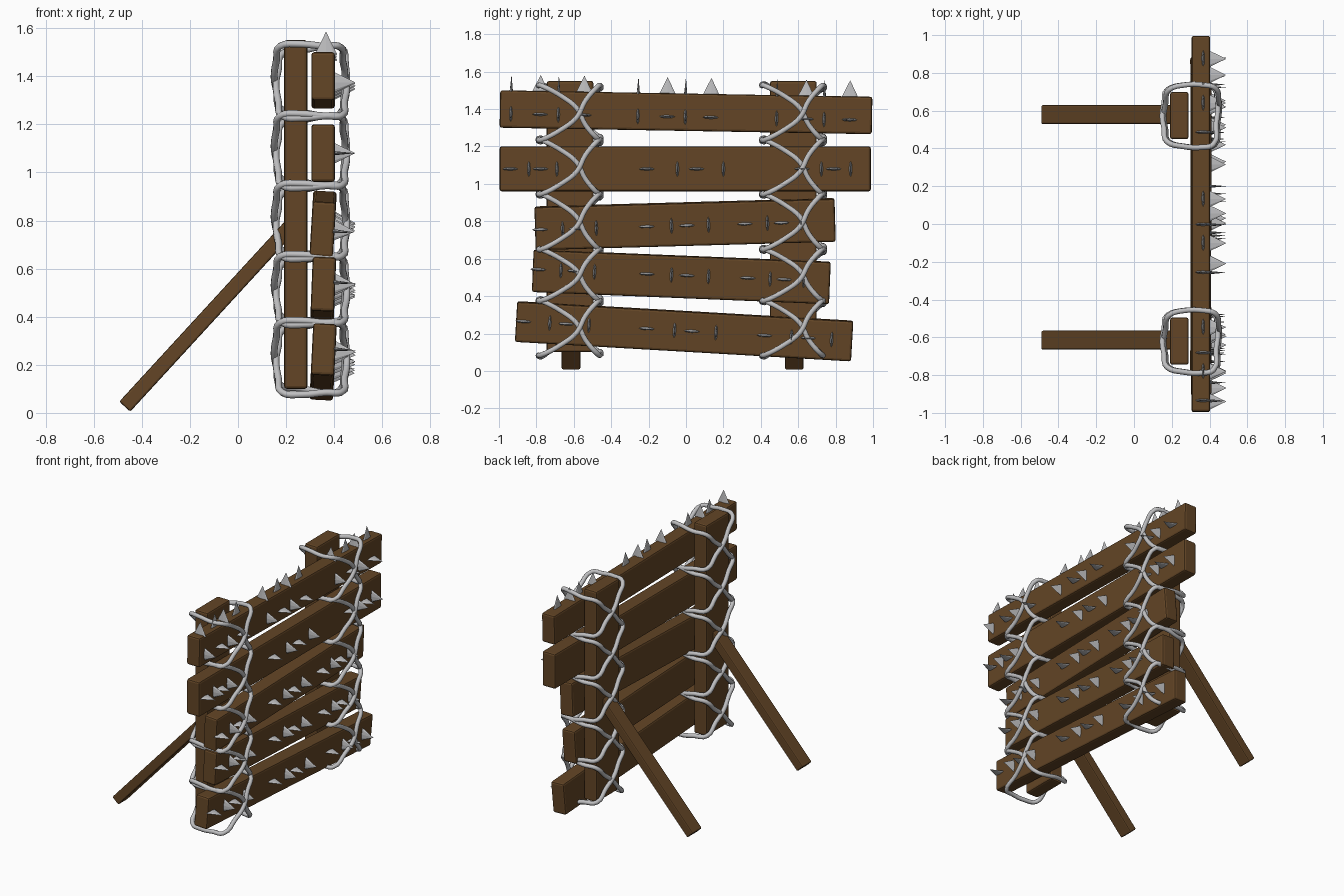
import bpy, bmesh, math
from mathutils import Matrix, Vector, Euler

if "Cube" in bpy.data.objects:
    bpy.data.objects.remove(bpy.data.objects["Cube"])


def material(name, rgb):
    m = bpy.data.materials.new(name)
    m.diffuse_color = (*rgb, 1)
    m.use_nodes = True
    m.node_tree.nodes["Principled BSDF"].inputs["Base Color"].default_value = m.diffuse_color
    return m


WOOD = material("brown_wood", (0.125, 0.06, 0.019))
METAL = material("grey_metal", (0.52, 0.52, 0.53))


def add_object(name, bm, mat):
    me = bpy.data.meshes.new(name)
    bm.to_mesh(me)
    bm.free()
    me.materials.append(mat)
    ob = bpy.data.objects.new(name, me)
    bpy.context.collection.objects.link(ob)
    return ob


def beam(name, centre, size, rot=(0, 0, 0), bevel=0.012):
    """Wooden box with softened edges; returns its placement matrix."""
    bm = bmesh.new()
    bmesh.ops.create_cube(bm, size=1, matrix=Matrix.Diagonal((*size, 1)))
    bmesh.ops.bevel(bm, geom=bm.edges[:], offset=bevel, segments=2,
                    profile=0.5, affect='EDGES')
    mat = Matrix.Translation(centre) @ Euler(rot).to_matrix().to_4x4()
    bmesh.ops.transform(bm, matrix=mat, verts=bm.verts)
    add_object(name, bm, WOOD)
    return mat


def spike(bm, place, flat_axis):
    """Flattened cone whose base sits on the origin of 'place', pointing to local z."""
    thin = (0.2, 1, 1, 1) if flat_axis == 'X' else (1, 0.2, 1, 1)
    bmesh.ops.create_cone(bm, cap_ends=True, segments=8, radius1=0.045, radius2=0, depth=0.092,
                          matrix=place @ Matrix.Diagonal(thin) @ Matrix.Translation((0, 0, 0.04)))


# planks: y, z, length, height, slope, lean, spike height, spike groups (start, span)
PLANKS = [
    (0.0, 1.383, 1.99, 0.20, -0.0175, 0.0, -0.025, ((-0.936, 0.39), (-0.257, 0.39), (0.485, 0.39))),
    (-0.004, 1.08, 1.985, 0.24, 0.0, 0.0, 0.0, ((-0.94, 0.25), (-0.21, 0.41), (0.62, 0.26))),
    (-0.005, 0.785, 1.605, 0.23, 0.028, 0.06, -0.005, ((-0.78, 0.30), (-0.21, 0.33), (0.315, 0.30))),
    (-0.025, 0.503, 1.59, 0.225, -0.041, 0.04, 0.01, ((-0.79, 0.30), (-0.21, 0.33), (0.33, 0.30))),
    (-0.01, 0.212, 1.80, 0.215, -0.058, 0.05, 0.005, ((-0.87, 0.35), (-0.21, 0.37), (0.42, 0.36))),
]
face_forward = Matrix.Rotation(math.pi / 2, 4, 'Y')
for i, (y, z, length, height, slope, lean, sz, groups) in enumerate(PLANKS):
    frame = beam(f"plank_{i + 1}", (0.354, y, z), (0.098, length, height), (slope, lean, 0))
    bm = bmesh.new()
    for start, span in groups:
        for k, f in enumerate((0, 0.4, 0.65, 1)):
            py = start + f * span - y
            # spikes alternate between standing and lying blades
            axis = 'Y' if (k % 2 == 0) == (i == 0) else 'X'
            spike(bm, frame @ Matrix.Translation((0.048, py, sz)) @ face_forward, axis)
            if i == 0:  # second row along the top edge
                spike(bm, frame @ Matrix.Translation((0.012, py, height / 2)), axis)
    add_object(f"spikes_{i + 1}", bm, METAL)

# wire ring around post and planks: sideways offset, x, height share
RING = [(-0.15, 0.42, 1.0), (-0.04, 0.435, 0.80), (0.04, 0.445, 0.58), (0.085, 0.44, 0.28),
        (0.15, 0.42, 0.02), (0.165, 0.36, 0.0), (0.165, 0.26, 0.06), (0.14, 0.178, 0.1),
        (0.07, 0.16, 0.35), (0.0, 0.15, 0.55), (-0.07, 0.16, 0.8), (-0.135, 0.175, 1.0),
        (-0.16, 0.26, 1.03), (-0.165, 0.36, 1.0)]
NODES = [1.525, 1.235, 0.945, 0.65, 0.375, 0.085]


def wire(name, yc):
    cu = bpy.data.curves.new(name, 'CURVE')
    cu.dimensions = '3D'
    cu.bevel_depth = 0.0145
    cu.bevel_resolution = 2
    cu.resolution_u = 4
    for top, low in zip(NODES, NODES[1:]):
        for flip in (False, True):  # two rings tilted opposite ways cross in an X
            sp = cu.splines.new('BEZIER')
            sp.bezier_points.add(len(RING) - 1)
            sp.use_cyclic_u = True
            for p, (u, x, t) in zip(sp.bezier_points, RING):
                t = 1 - t if flip else t
                p.co = (x + (0.008 if flip else 0), yc + u, low + t * (top - low))
                p.handle_left_type = p.handle_right_type = 'AUTO'
    cu.materials.append(METAL)
    ob = bpy.data.objects.new(name, cu)
    bpy.context.collection.objects.link(ob)
    bpy.ops.object.select_all(action='DESELECT')
    ob.select_set(True)
    bpy.context.view_layer.objects.active = ob
    bpy.ops.object.convert(target='MESH')
    bpy.ops.object.shade_smooth_by_angle(angle=math.radians(50))


# posts, slanted rear struts and wire wraps on both sides
foot, head = Vector((-0.471, 0, 0.026)), Vector((0.22, 0, 0.778))
run = head - foot
for side, yp in (("left", -0.62), ("right", 0.574)):
    beam(f"post_{side}", (0.24, yp, 0.825), (0.098, 0.25, 1.45))
    mid = (foot + head) / 2
    beam(f"strut_{side}", (mid.x, yp + 0.005, mid.z), (run.length, 0.1, 0.062),
         (0, -math.atan2(run.z, run.x), 0), 0.008)
    wire(f"wire_{side}", yp - 0.003)
